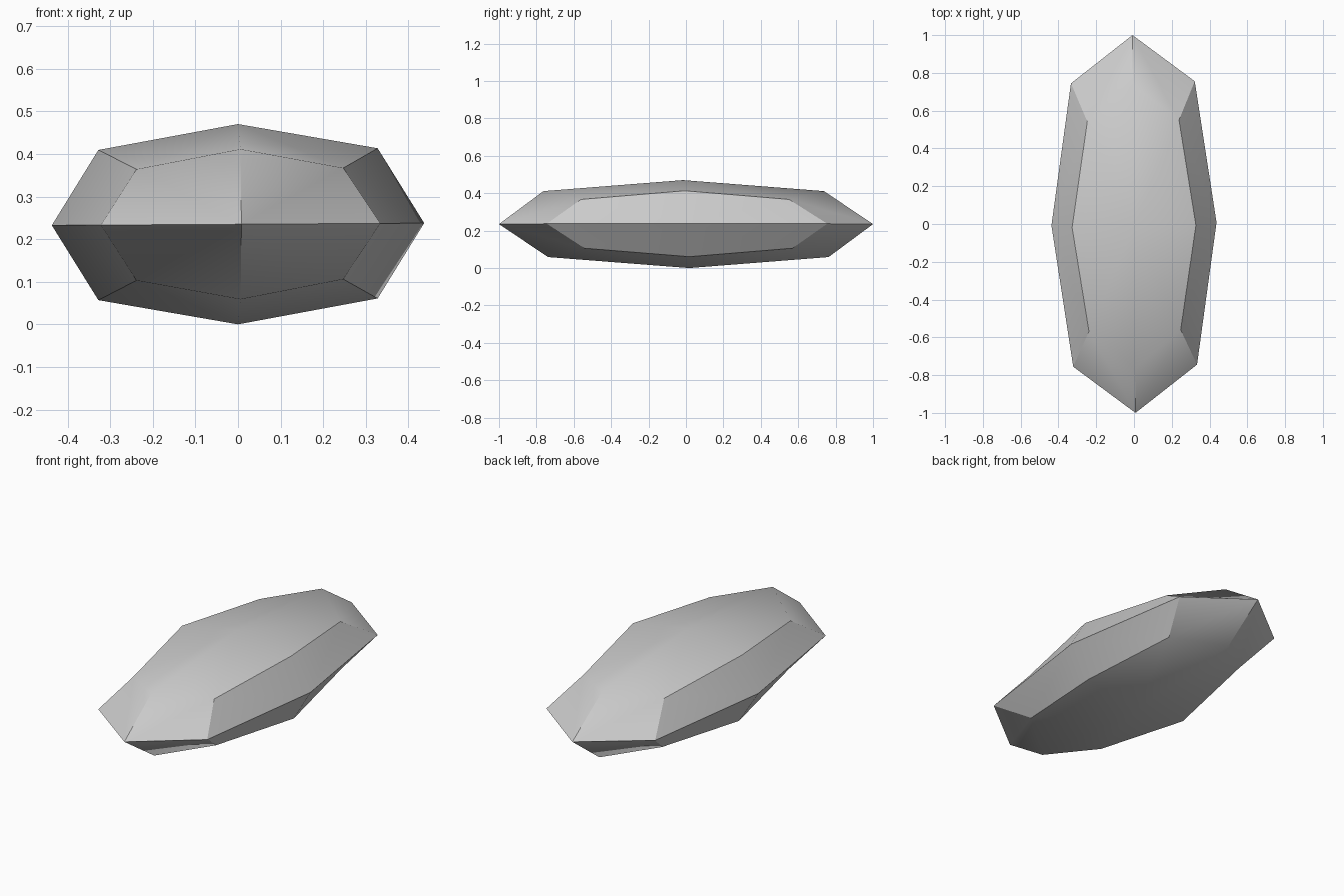
import bpy, bmesh, math
from mathutils import Matrix

cube = bpy.data.objects.get("Cube")
if cube:
    bpy.data.objects.remove(cube, do_unlink=True)

# Half sizes of the stone across, along and up
HALF = (0.437, 1.0, 0.235)
# Pull edge midpoints and corners of the subdivided block inwards
PULL = {1: 1.0, 2: 0.75, 3: 5 / 9}

bm = bmesh.new()
bmesh.ops.create_cube(bm, size=2)
bmesh.ops.subdivide_edges(bm, edges=bm.edges[:], cuts=1, use_grid_fill=True)


def rank(v):
    """1 for a face centre, 2 for an edge midpoint, 3 for a corner."""
    return sum(abs(c) > 0.5 for c in v.co)


# Start each facet at its centre point so it folds towards the corner
for face in bm.faces[:]:
    verts = list(face.verts)
    start = next(i for i, v in enumerate(verts) if rank(v) == 1)
    bm.faces.remove(face)
    bm.faces.new(verts[start:] + verts[:start])

for v in bm.verts:
    v.co *= PULL[rank(v)]

# Stretch to size, with the slight skew of a rough-cut stone
skew = Matrix(((1, -0.008, 0), (0.017, 1, -0.07), (0.006, 0, 1)))
for v in bm.verts:
    v.co = skew @ (Matrix.Diagonal(HALF) @ v.co)
    v.co.z += HALF[2]
bmesh.ops.recalc_face_normals(bm, faces=bm.faces[:])

mesh = bpy.data.meshes.new("faceted_stone")
bm.to_mesh(mesh)
bm.free()
stone = bpy.data.objects.new("faceted_stone", mesh)
bpy.context.collection.objects.link(stone)

# Plain grey stone
grey = bpy.data.materials.new("stone_grey")
grey.use_nodes = True
color = (0.6, 0.6, 0.6, 1)
grey.diffuse_color = color
grey.node_tree.nodes["Principled BSDF"].inputs["Base Color"].default_value = color
mesh.materials.append(grey)

# Soft facets with crisp ridges
bpy.ops.object.select_all(action="DESELECT")
stone.select_set(True)
bpy.context.view_layer.objects.active = stone
bpy.ops.object.shade_smooth_by_angle(angle=math.radians(30))
